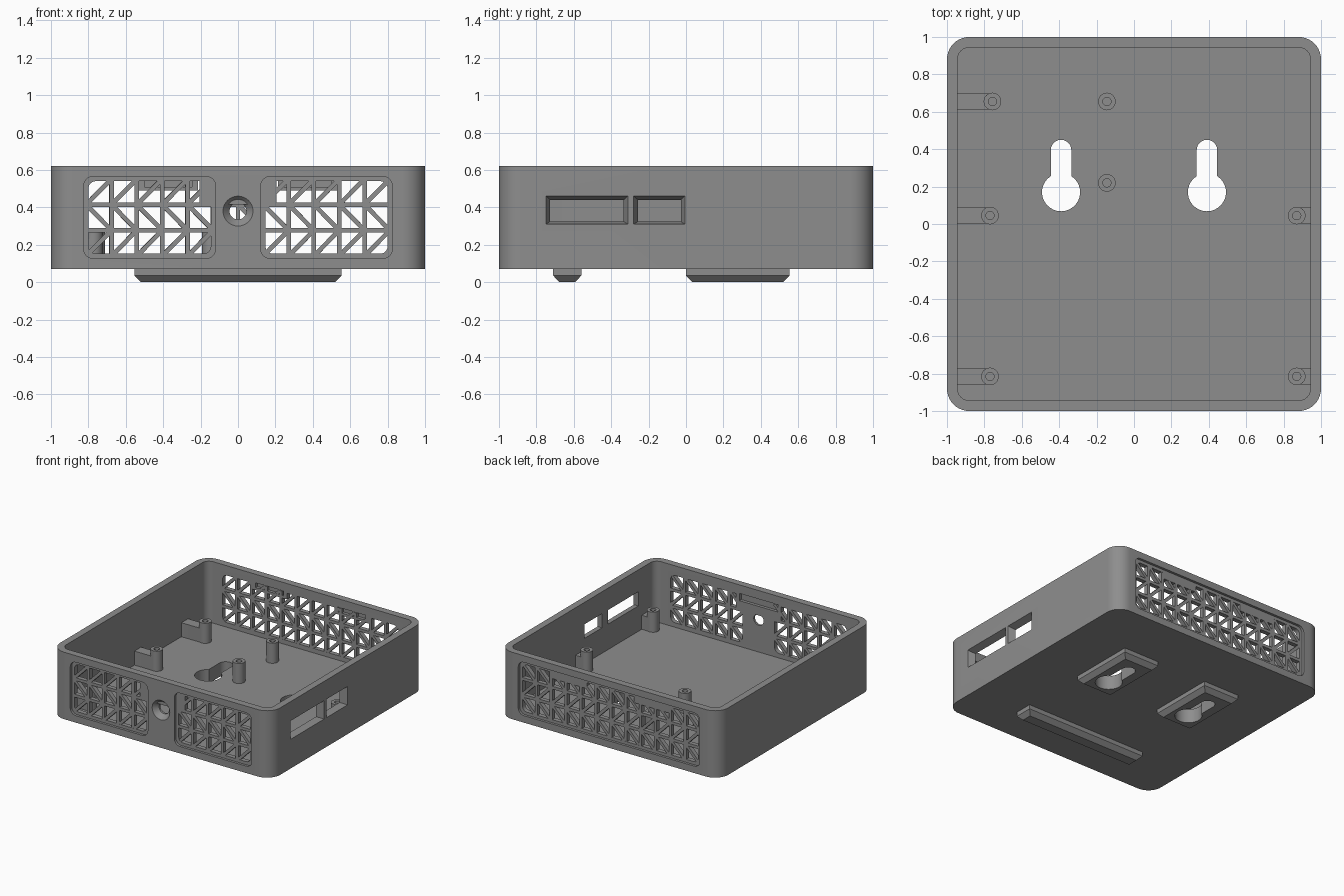
import bpy, bmesh, math
from mathutils import Matrix, Vector

if "Cube" in bpy.data.objects:
    bpy.data.objects.remove(bpy.data.objects["Cube"])

grey = bpy.data.materials.new("grey plastic")
grey.diffuse_color = (0.27, 0.27, 0.27, 1)
grey.use_nodes = True
grey.node_tree.nodes["Principled BSDF"].inputs["Base Color"].default_value = grey.diffuse_color


def finish(name, bm):
    bmesh.ops.recalc_face_normals(bm, faces=bm.faces)
    me = bpy.data.meshes.new(name)
    bm.to_mesh(me)
    bm.free()
    me.materials.append(grey)
    ob = bpy.data.objects.new(name, me)
    bpy.context.collection.objects.link(ob)
    return ob


def loft(name, ring_a, ring_b):
    """Closed solid between two matching rings of 3D points."""
    bm = bmesh.new()
    a = [bm.verts.new(p) for p in ring_a]
    b = [bm.verts.new(p) for p in ring_b]
    bm.faces.new(a)
    bm.faces.new(b)
    for i in range(len(a)):
        j = (i + 1) % len(a)
        bm.faces.new((a[i], a[j], b[j], b[i]))
    return finish(name, bm)


def place(pts, axis, d):
    """Put a 2D ring on a plane across the given axis."""
    return [{'x': (d, u, v), 'y': (u, d, v), 'z': (u, v, d)}[axis] for u, v in pts]


def prism(name, pts, axis, lo, hi, pts2=None):
    return loft(name, place(pts, axis, lo), place(pts2 or pts, axis, hi))


def rect(u0, u1, v0, v1, r=0.0, n=6):
    if r == 0:
        return [(u0, v0), (u1, v0), (u1, v1), (u0, v1)]
    out = []
    centres = [(u1 - r, v1 - r), (u0 + r, v1 - r), (u0 + r, v0 + r), (u1 - r, v0 + r)]
    for k, (cu, cv) in enumerate(centres):
        for i in range(n + 1):
            t = math.pi / 2 * (k + i / n)
            out.append((cu + r * math.cos(t), cv + r * math.sin(t)))
    return out


def circle(u, v, r, n=32):
    return [(u + r * math.cos(2 * math.pi * i / n), v + r * math.sin(2 * math.pi * i / n))
            for i in range(n)]


def boolean(ob, tool, op='DIFFERENCE'):
    m = ob.modifiers.new(op, 'BOOLEAN')
    m.operation, m.solver, m.object = op, 'EXACT', tool
    bpy.context.view_layer.objects.active = ob
    bpy.ops.object.modifier_apply(modifier=m.name)
    bpy.data.objects.remove(tool)


# Open tray with rounded corners
Z0, Z1, FLOOR, IN = 0.07, 0.62, 0.115, 0.943
case = prism("case", rect(-1, 1, -1, 1, 0.12, 10), 'z', Z0, Z1)
boolean(case, prism("cavity", rect(-IN, IN, -IN, IN, 0.06), 'z', FLOOR, 1))

# Grille openings: shallow outer recess plus a through opening
PANELS = [(-0.8, -0.145, -1), (0.147, 0.8, -1), (-0.8, 0.8, 1)]
GZ0, GZ1 = 0.152, 0.54
for x0, x1, s in PANELS:
    boolean(case, prism("recess", rect(x0 - .025, x1 + .025, GZ0 - .025, GZ1 + .025, .05),
                        'y', s * 0.98, s * 1.1))
    boolean(case, prism("opening", rect(x0, x1, GZ0, GZ1, .04), 'y', s * 0.9, s * 1.1))

# Countersunk hole in the front
boolean(case, prism("countersink", circle(0, .38, .081), 'y', -1.001, -0.96, circle(0, .38, .045)))
boolean(case, prism("hole", circle(0, .38, .045), 'y', -1.1, -0.9))

# Bevelled port windows on the right
for y0, y1 in ((-0.75, -0.31), (-0.28, -0.005)):
    boolean(case, prism("port", rect(y0, y1, .31, .462), 'x', 1.001, 0.93,
                        rect(y0 + .028, y1 - .028, .327, .435)))

# Wall mount pads and front foot bar under the floor
def pad(name, x0, x1, y0, y1):
    c = 0.033
    full, small = rect(x0, x1, y0, y1), rect(x0 + c, x1 - c, y0 + c, y1 - c)
    ob = prism(name, small, 'z', 0, 0.035, full)
    boolean(ob, prism("pad_top", full, 'z', 0.035, Z0 + .01), 'UNION')
    boolean(case, ob, 'UNION')


pad("foot_bar", -0.553, 0.553, -0.71, -0.56)
for s in (-1, 1):
    cx = s * 0.39
    pad("mount_pad", cx - .163, cx + .163, 0, 0.553)
    # Keyhole: big round entry and narrow slot
    pts = []
    half = math.asin(.055 / .102)
    for i in range(25):
        t = math.pi / 2 + half + (2 * math.pi - 2 * half) * i / 24
        pts.append((cx + .102 * math.cos(t), .17 + .102 * math.sin(t)))
    for i in range(13):
        t = math.pi * i / 12
        pts.append((cx + .055 * math.cos(t), .395 + .055 * math.sin(t)))
    boolean(case, prism("keyhole", pts, 'z', -0.1, 0.3))

bpy.context.view_layer.objects.active = case
case.select_set(True)
bpy.ops.object.shade_smooth_by_angle(angle=math.radians(30))
case.select_set(False)


# Triangulated grille bars
def add_bar(bm, x, z, w, h, y, tilt=0.0, depth=0.036):
    m = (Matrix.Translation(Vector((x, y, z))) @ Matrix.Rotation(tilt, 4, 'Y')
         @ Matrix.Diagonal((w, depth, h, 1)))
    bmesh.ops.create_cube(bm, size=1, matrix=m)


PITCH, BAR = 0.1355, 0.024
ROW = (GZ1 - GZ0 + BAR) / 3
for name, (x0, x1, s) in zip(("front_grille_left", "front_grille_right", "back_grille"), PANELS):
    bm = bmesh.new()
    y = s * 0.9615
    cols = round((x1 - x0 + BAR) / PITCH)
    pitch = (x1 - x0 + BAR) / cols
    for c in range(1, cols):
        add_bar(bm, x0 + c * pitch - BAR / 2, (GZ0 + GZ1) / 2, BAR, GZ1 - GZ0 + .01, y)
    for r in range(1, 3):
        add_bar(bm, (x0 + x1) / 2, GZ0 + r * ROW - BAR / 2, x1 - x0 + .01, BAR, y)
    for c in range(cols):
        for r in range(3):
            w, h = pitch - BAR, ROW - BAR
            t = math.atan2(h, w) * (1 if r == 1 else -1)
            add_bar(bm, x0 + c * pitch + w / 2, GZ0 + r * ROW + h / 2,
                    math.hypot(w, h) + .012, BAR, y, t)
    finish(name, bm)

# Solid catch blocks in the grilles, each with a latch slot on the inner side
for name, x0, x1, z0, s in (("front_catch", -.205, .205, .415, -1),
                            ("back_catch_left", -.53, -.215, .49, 1),
                            ("back_catch_right", .215, .53, .49, 1)):
    block = prism(name, rect(x0, x1, z0, .56), 'y', s * IN, s * 0.98)
    slot = rect(x0 + .03, x1 - .03, max(z0 + .02, .49), .55)
    boolean(block, prism("slot", slot, 'y', s * 0.9, s * 0.968))
    boolean(case, prism("wall_slot", slot, 'y', s * 0.9, s * 0.968))

# Screw posts, some tied to the side walls by ribs
POST_TOP = 0.28
for x, y, wall in ((-.757, .655, -1), (-.77, .045, -1), (-.77, -.815, -1), (.87, .045, 1),
                   (.87, -.815, 1), (-.145, .655, 0), (-.145, .22, 0)):
    post = prism("screw_post", circle(x, y, .047, 24), 'z', FLOOR - .01, POST_TOP)
    if wall:
        rib = rect(*sorted((x, wall * .95)), y - .043, y + .043)
        boolean(post, prism("rib", rib, 'z', FLOOR - .01, .23), 'UNION')
    boolean(post, prism("bore", circle(x, y, .022, 24), 'z', .14, 1))
    post.select_set(True)
    bpy.context.view_layer.objects.active = post
    bpy.ops.object.shade_smooth_by_angle(angle=math.radians(30))
    post.select_set(False)
